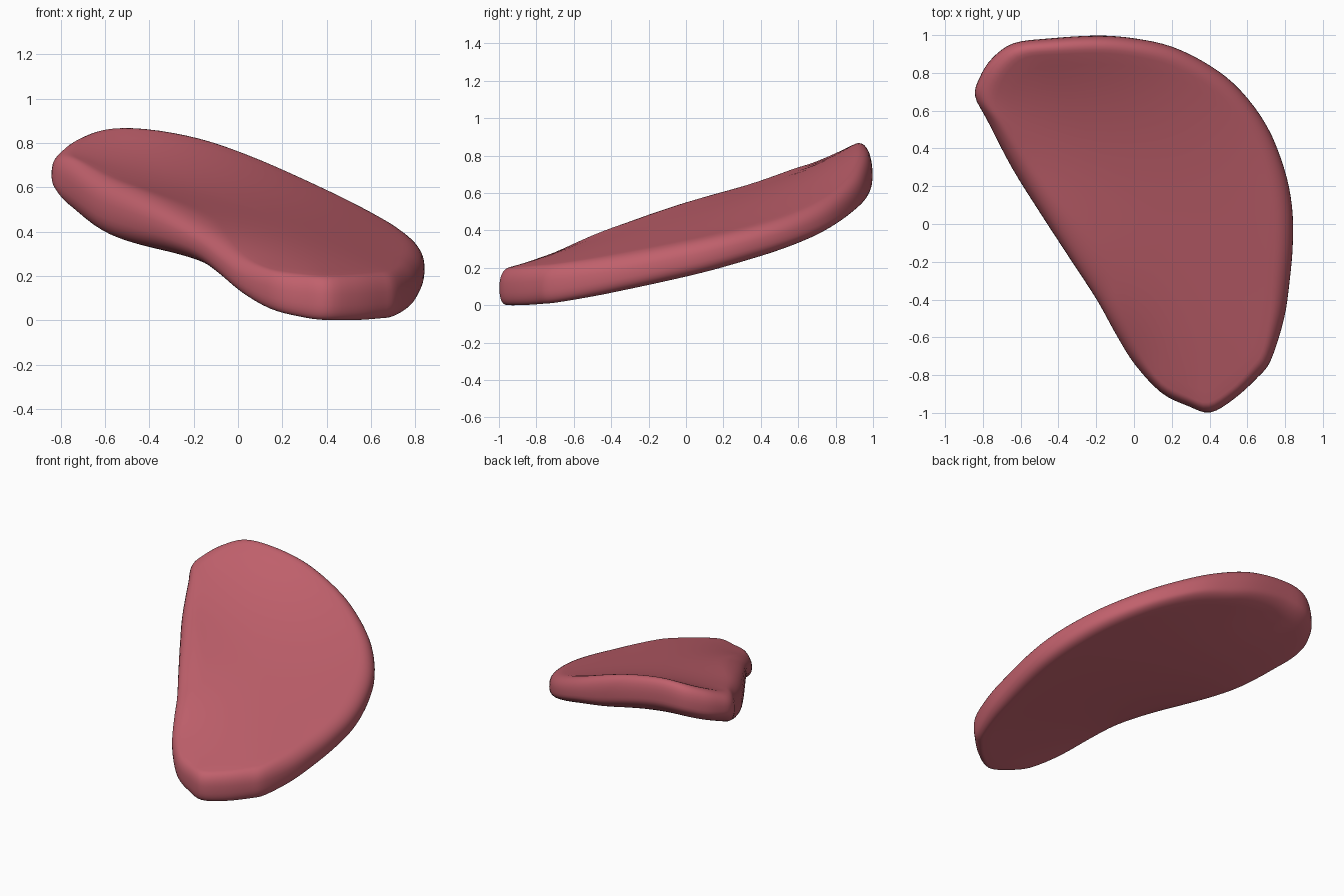
import bpy, bmesh, math
from mathutils import Vector

if "Cube" in bpy.data.objects:
    bpy.data.objects.remove(bpy.data.objects["Cube"])

# Rim of the pad: x, y, top height, bottom height
RIM = [
    (-.845, .68, .79, .60), (-.82, .78, .835, .62), (-.755, .88, .88, .65), (-.64, .96, .92, .69),
    (-.45, .985, .93, .69), (-.2, 1.0, .885, .64), (0, .985, .815, .58), (.2, .94, .725, .535),
    (.4, .84, .63, .455), (.56, .71, .55, .38), (.70, .52, .475, .305), (.79, .30, .415, .237),
    (.832, .10, .37, .18), (.837, -.10, .33, .135), (.82, -.30, .29, .09), (.79, -.50, .255, .05),
    (.72, -.72, .225, .015), (.65, -.81, .22, .008), (.53, -.92, .21, .003), (.40, -.995, .205, .003),
    (.28, -.96, .21, .015), (.14, -.89, .23, .05), (0, -.74, .28, .125), (-.1, -.58, .365, .205),
    (-.2, -.40, .455, .27), (-.35, -.17, .545, .315), (-.5, .06, .61, .345),
    (-.65, .30, .665, .40), (-.78, .55, .755, .52),
]
CX, CY = .15, .05
STEPS = 4
LEFT = Vector((-.86, -.51))


def smooth_loop(points, steps):
    """Closed Catmull-Rom curve through the points."""
    pts = [Vector(p) for p in points]
    n, out = len(pts), []
    for i in range(n):
        a, b, c, d = (pts[(i + k) % n] for k in (-1, 0, 1, 2))
        for j in range(steps):
            t = j / steps
            out.append(.5 * (2 * b + (c - a) * t + (2 * a - 5 * b + 4 * c - d) * t ** 2
                             + (3 * b - a - 3 * c + d) * t ** 3))
    return out


def clamp(v):
    return max(0.0, min(1.0, v))


loop = smooth_loop(RIM, STEPS)
n = len(loop)
spans = [(loop[(i + 1) % n].xy - loop[i - 1].xy).length for i in range(n)]


def heights(x, y):
    """Top and bottom heights stretched across the rim like a membrane."""
    total = top = bottom = 0.0
    for p, span in zip(loop, spans):
        w = span / ((p[0] - x) ** 2 + (p[1] - y) ** 2 + .0006)
        total += w
        top += w * p[2]
        bottom += w * p[3]
    return top / total, bottom / total


# Section from the top centre, around the rounded rim, to the bottom centre:
# (share of the flat part, share of the rim width, side)
half = [(f, 0.0, 1.0) for f in (.12, .25, .38, .5, .62, .74, .84, .93)]
half += [(1.0, math.sin(a) ** .9, math.cos(a) ** .8)
         for a in (math.radians(d) for d in range(0, 90, 10))]
section = half + [(1.0, 1.0, 0.0)] + [(f, r, -h) for f, r, h in reversed(half)]

bm = bmesh.new()
rings = []
for flat, rim, side in section:
    ring = []
    for p in loop:
        out = Vector((p[0] - CX, p[1] - CY))
        way = out.normalized()
        # Narrow rim at the front nose, wide soft rim along the left side
        away = clamp((p[1] + .9) / .5)
        width = .055 + away * (.045 + .06 * clamp((way.dot(LEFT) - .2) / .5))
        reach = (out.length - width) * flat + width * rim
        x, y = Vector((CX, CY)) + way * reach
        top, bottom = heights(x, y)
        # The widest level sits lower along the raised back
        mid = bottom + (top - bottom) * (.5 - .18 * clamp((p[1] - .4) / .5))
        z = mid + side * (top - mid if side > 0 else mid - bottom)
        ring.append(bm.verts.new((x, y, z)))
    rings.append(ring)

# Skin the rings and close the two centres
for r0, r1 in zip(rings, rings[1:]):
    for i in range(n):
        j = (i + 1) % n
        bm.faces.new((r0[i], r1[i], r1[j], r0[j]))
for ring, k in ((rings[0], 0), (rings[-1], 1)):
    c = bm.verts.new((CX, CY, heights(CX, CY)[k]))
    for i in range(n):
        bm.faces.new((c, ring[i], ring[(i + 1) % n]))
bmesh.ops.recalc_face_normals(bm, faces=bm.faces)

# Centre the pad and stand it on the ground
lo = [min(v.co[k] for v in bm.verts) for k in range(3)]
hi = [max(v.co[k] for v in bm.verts) for k in range(3)]
bmesh.ops.translate(bm, verts=bm.verts, vec=(-(lo[0] + hi[0]) / 2, -(lo[1] + hi[1]) / 2, -lo[2]))
for f in bm.faces:
    f.smooth = True

mesh = bpy.data.meshes.new("curved_pad")
bm.to_mesh(mesh)
bm.free()
pad = bpy.data.objects.new("curved_pad", mesh)
bpy.context.collection.objects.link(pad)

mat = bpy.data.materials.new("dusty rose")
mat.diffuse_color = (.53, .118, .15, 1)
mat.use_nodes = True
mat.node_tree.nodes["Principled BSDF"].inputs["Base Color"].default_value = mat.diffuse_color
mesh.materials.append(mat)
